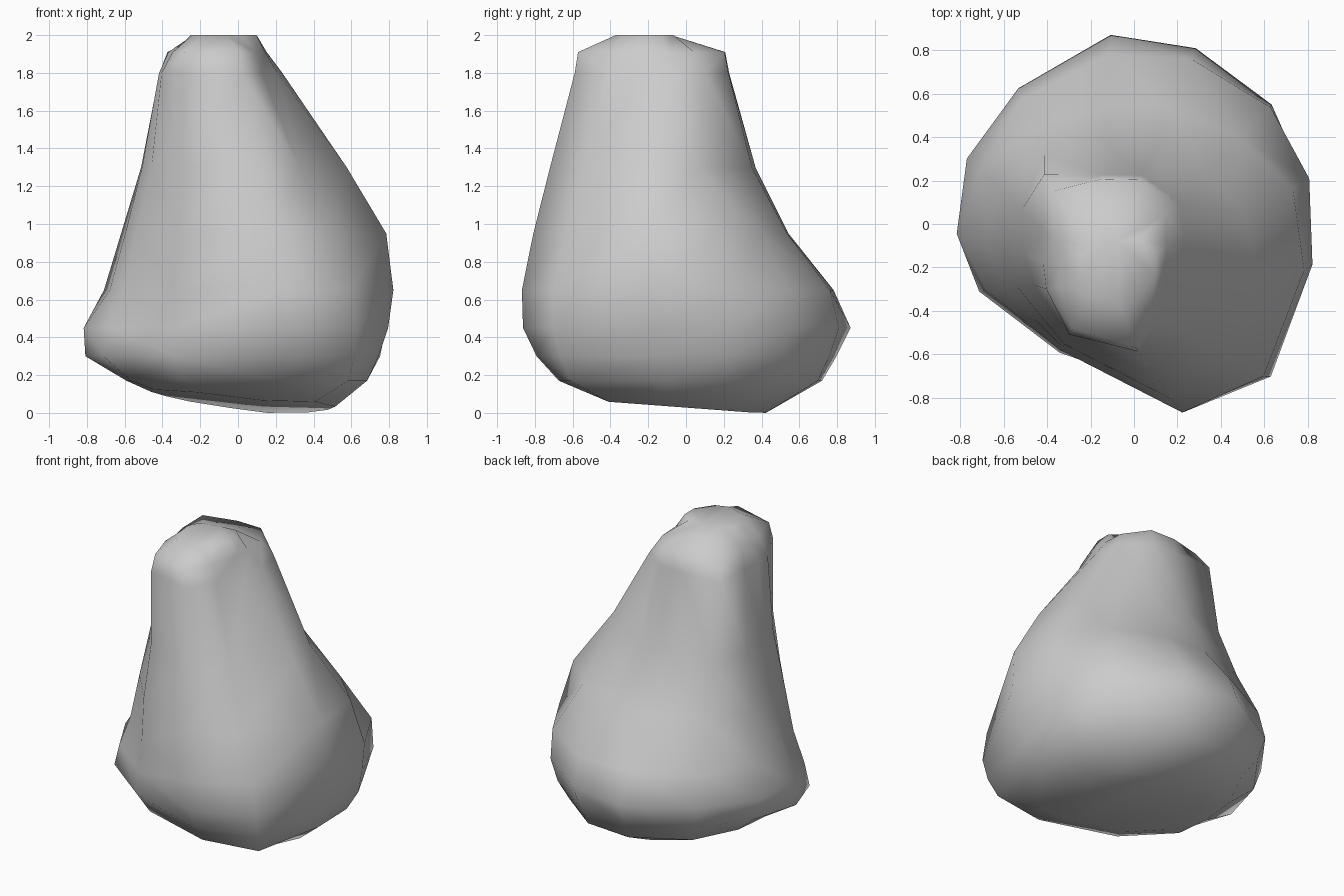
import bpy, bmesh
from math import cos, sin, radians

# Directions (degrees from +x) that follow the main ridges of the rock
ANGLES = [-8, 18, 42, 70, 95, 127, 155, 180, 202, 240, 288, 315]

# Height of each cross-section and its radius in each direction
SECTIONS = [
    (0.00, [.52, .50, .50, .45, .42, .42, .42, .46, .48, .44, .43, .58]),
    (0.17, [.70, .72, .74, .76, .74, .68, .61, .58, .60, .58, .69, .84]),
    (0.30, [.77, .81, .83, .84, .83, .79, .77, .79, .75, .65, .80, .90]),
    (0.45, [.83, .85, .89, .91, .92, .84, .82, .79, .70, .62, .86, .93]),
    (0.65, [.87, .89, .90, .88, .85, .80, .74, .64, .61, .58, .845, .90]),
    (0.95, [.85, .83, .74, .67, .64, .67, .62, .54, .52, .53, .75, .75]),
    (1.30, [.66, .61, .54, .51, .50, .56, .48, .43, .41, .44, .62, .57]),
    (1.80, [.32, .36, .42, .43, .41, .51, .34, .31, .32, .38, .43, .33]),
    (1.91, [.26, .28, .35, .42, .40, .43, .28, .23, .25, .34, .40, .29]),
    (2.00, [.22, .23, .20, .13, .11, .12, .13, .13, .13, .15, .18, .20]),
]


def loft(name, sections):
    bm = bmesh.new()
    rings = []
    for level, (z, radii) in enumerate(sections):
        ring = []
        for angle, r in zip(ANGLES, radii):
            # The axis leans slightly forward and left with height
            x = -0.06 * z + r * cos(radians(angle))
            y = -0.10 * z + r * sin(radians(angle))
            # The underside is tilted, resting on its back right
            tilt = max(0, 0.028 - 0.075 * y, 0.052 - 0.13 * x - 0.075 * y)
            ring.append(bm.verts.new((x, y, z if level else tilt)))
        rings.append(ring)
    for low, high in zip(rings, rings[1:]):
        for i in range(len(low)):
            j = (i + 1) % len(low)
            bm.faces.new((low[i], low[j], high[j], high[i]))
    bm.faces.new(rings[0][::-1])
    bm.faces.new(rings[-1])
    # Triangulate, then shade smooth
    bmesh.ops.triangulate(bm, faces=bm.faces[:], quad_method='SHORT_EDGE')
    bmesh.ops.recalc_face_normals(bm, faces=bm.faces[:])
    for f in bm.faces:
        f.smooth = True
    mesh = bpy.data.meshes.new(name)
    bm.to_mesh(mesh)
    bm.free()
    obj = bpy.data.objects.new(name, mesh)
    bpy.context.collection.objects.link(obj)
    return obj


# Boulder
loft("boulder", SECTIONS)
